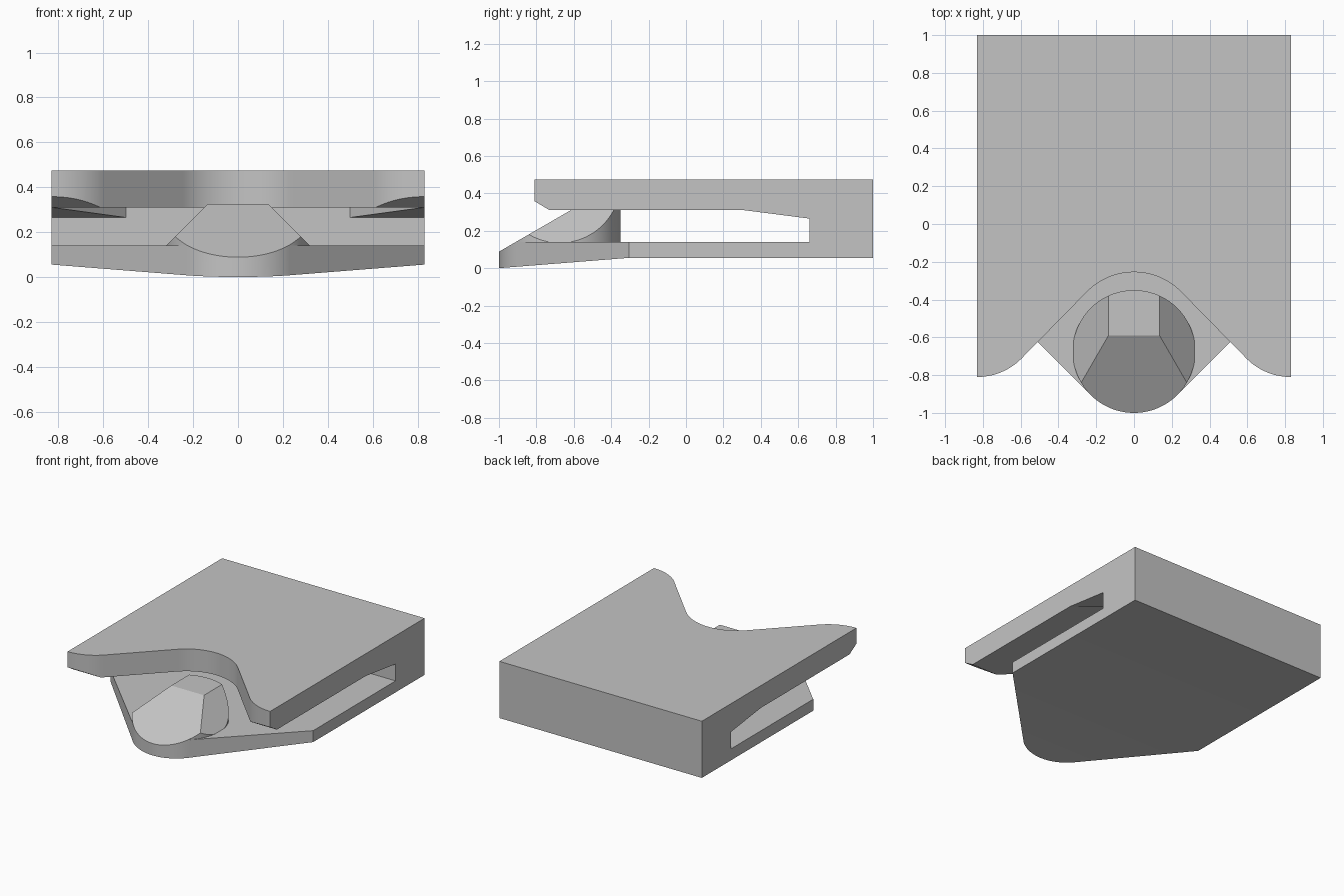
import bpy, bmesh
from math import sin, cos, radians
from mathutils import Vector

cube = bpy.data.objects.get("Cube")
if cube:
    bpy.data.objects.remove(cube, do_unlink=True)

grey = bpy.data.materials.new("plain grey")
grey.use_nodes = True
colour = (0.55, 0.55, 0.55, 1)
grey.diffuse_color = colour
grey.node_tree.nodes["Principled BSDF"].inputs["Base Color"].default_value = colour

W = 0.83            # half width
FLOOR, LOW, ROOF, TOP = 0.055, 0.14, 0.31, 0.475
BACK = 0.66         # end of the slot
SIDE = -0.305       # where the lower jaw starts to narrow
EAR = -0.73         # where the bevel under the ears starts
RAMP = -0.91        # where the sloping front of the tongue starts
TIP_Z = 0.088       # height of the ramp at the tip


def arc(cx, cy, r, start, end, n):
    angles = [radians(start + (end - start) * i / n) for i in range(n + 1)]
    return [(cx + r * cos(a), cy + r * sin(a)) for a in angles]


def mirrored(half):
    return half + [(-x, y) for x, y in reversed(half)]


def prism(bm, outline, z0, z1):
    low, high = ([bm.verts.new((x, y, z)) for x, y in outline] for z in (z0, z1))
    bm.faces.new(low)
    bm.faces.new(high)
    for i in range(len(outline)):
        bm.faces.new((low[i - 1], low[i], high[i], high[i - 1]))


def at(bm, y, z, sign=0):
    # vertices on one line across the model, optionally on one side only
    return [v for v in bm.verts if abs(v.co.y - y) < 1e-4
            and abs(v.co.z - z) < 1e-4 and v.co.x * sign >= 0]


def crease(bm, y, z, sign=0):
    a, b = at(bm, y, z, sign)
    face = next(f for f in a.link_faces if f in b.link_faces[:])
    bmesh.utils.face_split(face, a, b)


def make(name, bm):
    bmesh.ops.recalc_face_normals(bm, faces=bm.faces[:])
    mesh = bpy.data.meshes.new(name)
    bm.to_mesh(mesh)
    bm.free()
    mesh.materials.append(grey)
    ob = bpy.data.objects.new(name, mesh)
    bpy.context.collection.objects.link(ob)
    return ob


# Upper jaw with a round notch between two ears, bevelled below the ears
bm = bmesh.new()
ear_x = W - (0.33 ** 2 - (EAR + 0.48) ** 2) ** 0.5
ear = [p for p in arc(W, -0.48, 0.33, 270, 225, 14) if p[1] < EAR - 0.002]
ear += [(ear_x, EAR), arc(W, -0.48, 0.33, 270, 225, 1)[-1]]
notch = arc(0, -0.605, 0.35, 45, 90, 14)
half = [(W, 1), (W, BACK), (W, EAR)] + ear + notch
prism(bm, mirrored(half[:-1])[:len(half) - 1] + [(0, -0.255)]
      + mirrored(half[:-1])[len(half) - 1:], ROOF, TOP)
for sign in (-1, 1):
    crease(bm, EAR, ROOF, sign)
crease(bm, BACK, ROOF)
for v in bm.verts:
    if v.co.z < ROOF + 0.01 and v.co.y < EAR:
        v.co.z += (EAR - v.co.y) * 0.6

# Lower jaw: tapering tongue with a dipping underside and a sloping front
ramp_x = (0.325 ** 2 - (RAMP + 0.675) ** 2) ** 0.5
tip = [p for p in arc(0, -0.675, 0.325, -45, -88, 14) if p[1] < RAMP - 0.002]
shoulder = arc(0, -0.675, 0.325, -45, -90, 1)[0]
half = [(W, 1), (W, BACK), (W, SIDE), shoulder, (ramp_x, RAMP)] + tip
prism(bm, mirrored(half), FLOOR, LOW)
crease(bm, SIDE, FLOOR)
crease(bm, BACK, LOW)
crease(bm, RAMP, LOW)
for v in bm.verts:
    if v.co.z < FLOOR + 0.01 and v.co.y < SIDE:
        v.co.z = FLOOR * (v.co.y + 1) / (SIDE + 1)
    elif v.co.z < LOW + 0.01 and v.co.y < RAMP:
        v.co.z = TIP_Z + (LOW - TIP_Z) * (v.co.y + 1) / (RAMP + 1)

# Solid back joining the jaws
rings = []
for z in (LOW, ROOF):
    front, rear = (sorted(at(bm, y, z), key=lambda v: v.co.x) for y in (BACK, 1))
    ring = [front[0], front[1], rear[1], rear[0]]
    bm.faces.remove(bm.faces.get(ring))
    rings.append(ring)
for i in range(4):
    bm.faces.new((rings[0][i - 1], rings[0][i], rings[1][i], rings[1][i - 1]))
parts = [make("clip_body", bm)]

# Wedges in the rear corners of the slot
for sign, side in ((-1, "right"), (1, "left")):
    bm = bmesh.new()
    apex = bm.verts.new((sign * W, 0.31, ROOF))
    base = [bm.verts.new((sign * x, BACK, z)) for x, z in
            ((W, 0.265), (0.5, 0.265), (0.5, ROOF), (W, ROOF))]
    bm.faces.new(base)
    for i in range(4):
        bm.faces.new((base[i - 1], base[i], apex))
    parts.append(make(side + "_slot_wedge", bm))

# Round button with bevelled sides and a sloping front
bm = bmesh.new()
prism(bm, arc(0, -0.675, 0.325, 0, 355, 71), LOW, 0.325)
cuts = [((0, -1, TIP_Z), (0, TIP_Z - LOW, RAMP + 1))]
cuts += [((sign * 0.135, 0, 0.325), (sign, 0, 1)) for sign in (-1, 1)]
for point, normal in cuts:
    bmesh.ops.recalc_face_normals(bm, faces=bm.faces[:])
    bmesh.ops.bisect_plane(bm, geom=bm.verts[:] + bm.edges[:] + bm.faces[:],
                           dist=1e-5, plane_co=point,
                           plane_no=Vector(normal).normalized(), clear_outer=True)
    rim = [e for e in bm.edges if e.is_boundary]
    bmesh.ops.holes_fill(bm, edges=rim, sides=0)
parts.append(make("button", bm))

# Smooth the rounded walls, keep the corners sharp
for ob in parts:
    ob.select_set(True)
bpy.context.view_layer.objects.active = parts[0]
bpy.ops.object.shade_smooth_by_angle(angle=radians(20))
